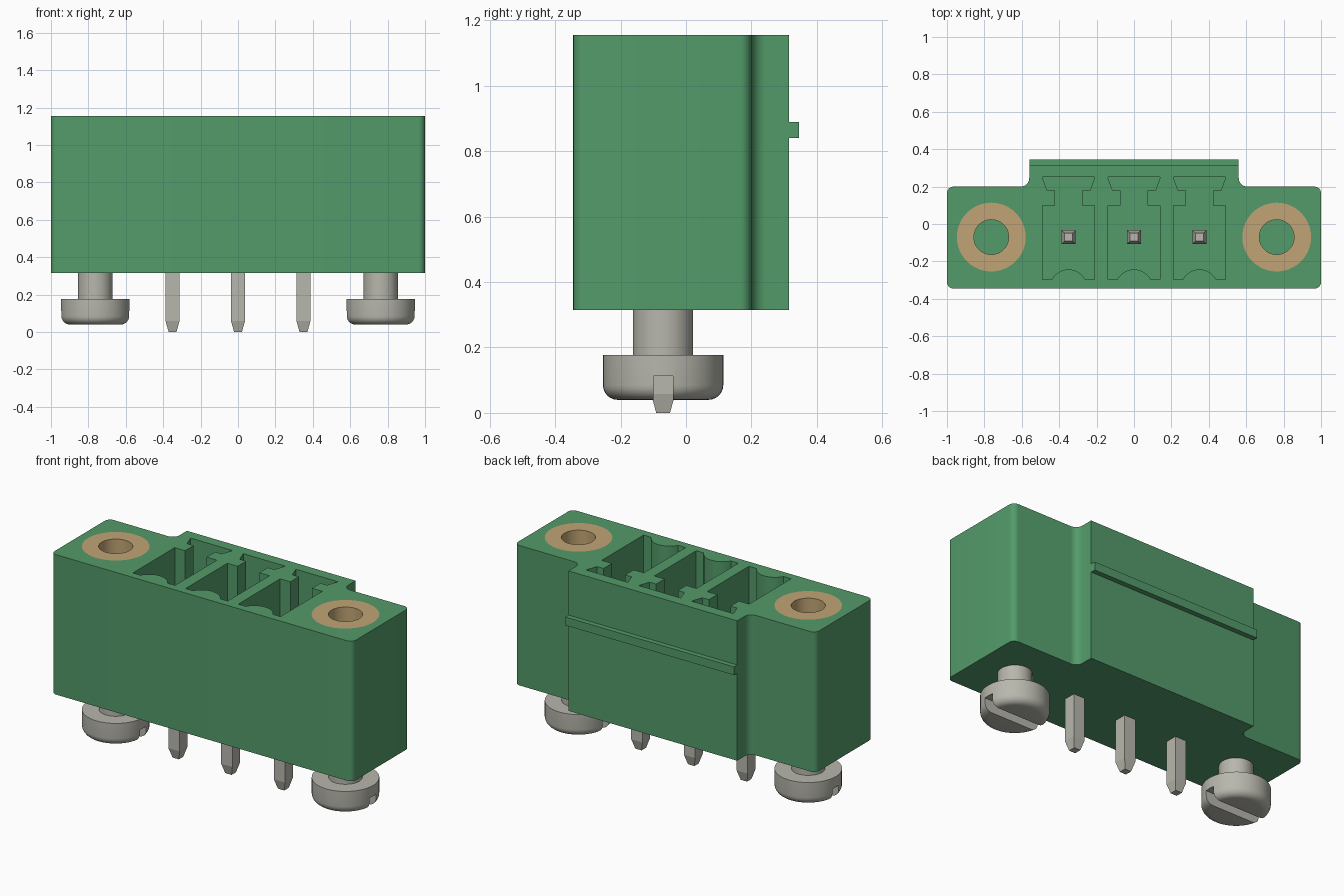
import bpy, bmesh, math
from math import cos, sin, radians, pi

cube = bpy.data.objects.get("Cube")
if cube:
    bpy.data.objects.remove(cube, do_unlink=True)


def material(name, rgb, metallic=0.0):
    m = bpy.data.materials.new(name)
    m.use_nodes = True
    m.diffuse_color = (*rgb, 1)
    bsdf = next(n for n in m.node_tree.nodes if n.type == 'BSDF_PRINCIPLED')
    bsdf.inputs["Base Color"].default_value = (*rgb, 1)
    bsdf.inputs["Roughness"].default_value = 0.6
    return m


GREEN = material("green plastic", (0.087, 0.328, 0.144))
BRASS = material("brass", (0.533, 0.376, 0.178))
STEEL = material("steel", (0.479, 0.474, 0.418))

BOTTOM, TOP = 0.315, 1.155      # housing height range
FLOOR = 0.45                    # cavity floor
AXIS_Y = -0.07                  # line through pins and screws
PINS_X = (-0.35, 0.0, 0.35)
SCREW_X = 0.763


def make_object(name, bm, mat):
    bmesh.ops.remove_doubles(bm, verts=bm.verts, dist=1e-5)
    bmesh.ops.recalc_face_normals(bm, faces=bm.faces)
    mesh = bpy.data.meshes.new(name)
    bm.to_mesh(mesh)
    bm.free()
    mesh.materials.append(mat)
    ob = bpy.data.objects.new(name, mesh)
    bpy.context.collection.objects.link(ob)
    return ob


def arc(cx, cy, r, start, end, n=6):
    angles = [radians(start + (end - start) * i / n) for i in range(n + 1)]
    return [(cx + r * cos(a), cy + r * sin(a)) for a in angles]


def prism(name, outline, z0, z1, mat, dx=0, dy=0):
    bm = bmesh.new()
    face = bm.faces.new([bm.verts.new((x + dx, y + dy, z0)) for x, y in outline])
    top = bmesh.ops.extrude_face_region(bm, geom=[face])["geom"]
    bmesh.ops.translate(bm, vec=(0, 0, z1 - z0),
                        verts=[v for v in top if isinstance(v, bmesh.types.BMVert)])
    return make_object(name, bm, mat)


def lathe(name, profile, x, y, mat, sides=48, turn=0.0, closed=False):
    """Spin (radius, z) points about a vertical axis."""
    bm = bmesh.new()
    rings = []
    for i in range(sides):
        a = turn + 2 * pi * i / sides
        rings.append([bm.verts.new((x + r * cos(a), y + r * sin(a), z)) for r, z in profile])
    count = len(profile)
    for i in range(sides):
        a, b = rings[i], rings[(i + 1) % sides]
        for j in range(count if closed else count - 1):
            k = (j + 1) % count
            bm.faces.new((a[j], b[j], b[k], a[k]))
    return make_object(name, bm, mat)


def select_only(ob):
    bpy.ops.object.select_all(action='DESELECT')
    ob.select_set(True)
    bpy.context.view_layer.objects.active = ob


def cut(ob, cutter):
    cutter.hide_render = True
    mod = ob.modifiers.new("cut", 'BOOLEAN')
    mod.operation = 'DIFFERENCE'
    mod.solver = 'EXACT'
    mod.object = cutter
    select_only(ob)
    bpy.ops.object.modifier_apply(modifier=mod.name)
    bpy.data.objects.remove(cutter, do_unlink=True)


def smooth(ob):
    select_only(ob)
    bpy.ops.object.shade_smooth_by_angle(angle=radians(30))


def rectangle(x0, x1, y0, y1):
    return [(x0, y0), (x1, y0), (x1, y1), (x0, y1)]


# Housing: rounded flanges with a raised back section
half = (arc(0.965, -0.31, 0.035, -90, 0) + arc(0.965, 0.165, 0.035, 0, 90)
        + arc(0.605, 0.245, 0.045, -90, -180) + [(0.56, 0.315)])
outline = half + [(-x, y) for x, y in reversed(half)]
housing = prism("housing", outline, BOTTOM, TOP, GREEN)

# Contact cavities: main chamber, neck and flared key slot
half = [(0.14, -0.297), (0.14, 0.1), (0.072, 0.1), (0.072, 0.18), (0.115, 0.18), (0.14, 0.25)]
bulge = arc(0, -0.345, 0.102, 152, 28, 12)
cavity = bulge + half + [(-x, y) for x, y in reversed(half)]
for x in PINS_X:
    cut(housing, prism("cavity_cutter", cavity, FLOOR, TOP + 0.1, GREEN, dx=x))

# Bores for the threaded inserts
for s in (-1, 1):
    bore = [(0, 0.5), (0.184, 0.5), (0.184, TOP + 0.1), (0, TOP + 0.1)]
    cut(housing, lathe("bore_cutter", bore, s * SCREW_X, AXIS_Y, GREEN))
smooth(housing)

# Latch rib along the back
prism("latch_rib", rectangle(-0.56, 0.56, 0.31, 0.345), 0.84, 0.89, GREEN)

# Contact pins: square bars tapered at both ends
q = math.sqrt(2)
for name, x in zip(("right_pin", "middle_pin", "left_pin"), PINS_X):
    profile = [(0, 0), (0.021 * q, 0), (0.037 * q, 0.058), (0.037 * q, 0.91),
               (0.021 * q, 0.97), (0, 0.97)]
    lathe(name, profile, x, AXIS_Y, STEEL, sides=4, turn=pi / 4)

# Threaded inserts and slotted mounting screws
for side, s in (("right", -1), ("left", 1)):
    x = s * SCREW_X
    ring = [(0.093, 0.5), (0.184, 0.5), (0.184, TOP), (0.093, TOP)]
    smooth(lathe(side + "_threaded_insert", ring, x, AXIS_Y, BRASS, closed=True))

    rim = arc(0.139, 0.085, 0.045, -90, 0)
    profile = [(0, 0.04)] + rim + [(0.184, 0.177), (0.092, 0.177), (0.092, 0.33), (0, 0.33)]
    screw = lathe(side + "_screw", profile, x, AXIS_Y, STEEL)
    slot = rectangle(x - 0.3, x + 0.3, AXIS_Y - 0.03, AXIS_Y + 0.03)
    cut(screw, prism("slot_cutter", slot, -0.1, 0.113, STEEL))
    smooth(screw)
